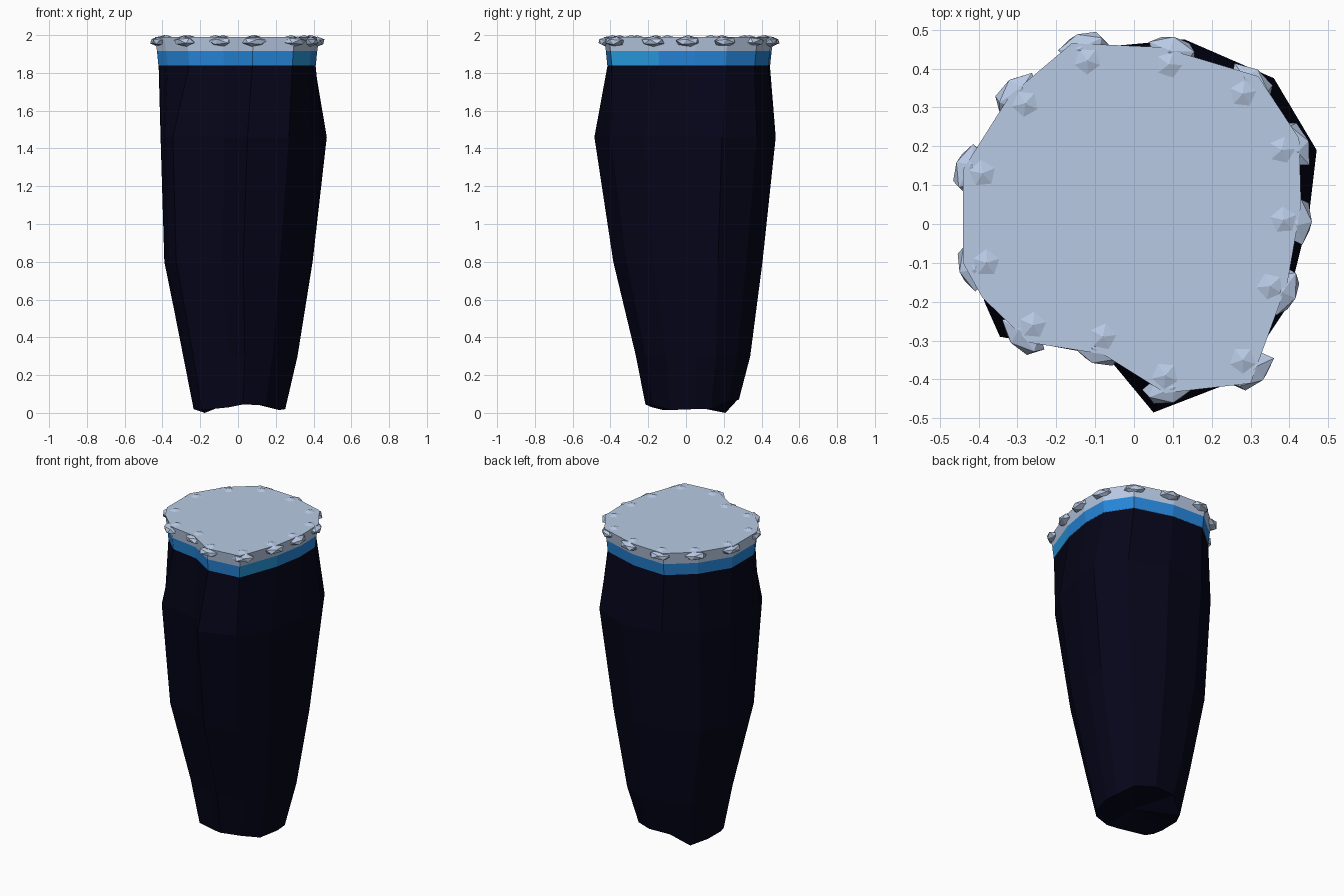
import bpy, bmesh, math, random
from mathutils import Vector, Matrix

if "Cube" in bpy.data.objects:
    bpy.data.objects.remove(bpy.data.objects["Cube"])

random.seed(4)


def material(name, rgb):
    m = bpy.data.materials.new(name)
    m.diffuse_color = (*rgb, 1)
    m.use_nodes = True
    m.node_tree.nodes["Principled BSDF"].inputs["Base Color"].default_value = m.diffuse_color
    return m


NAVY = material("dark navy", (0.0015, 0.0015, 0.010))
BLUE = material("band blue", (0.019, 0.235, 0.69))
TEAL = material("band teal", (0.021, 0.33, 0.75))
GREY = material("pale steel", (0.48, 0.59, 0.78))


def finish(bm, name, mats):
    bmesh.ops.recalc_face_normals(bm, faces=bm.faces)
    me = bpy.data.meshes.new(name)
    bm.to_mesh(me)
    bm.free()
    for m in mats:
        me.materials.append(m)
    ob = bpy.data.objects.new(name, me)
    bpy.context.collection.objects.link(ob)
    return ob


def loft(bm, rings):
    loops = [[bm.verts.new(p) for p in r] for r in rings]
    n = len(loops[0])
    for a, b in zip(loops, loops[1:]):
        for i in range(n):
            j = (i + 1) % n
            bm.faces.new((a[i], a[j], b[j], b[i]))
    return loops


def ring(pts, z, s=1.0):
    return [(x * s, y * s, z) for x, y in pts]


def fit(pts, x0, x1, y0, y1, rounding):
    """Round an outline off, then stretch it into the given bounds."""
    out = []
    for x, y in pts:
        k = 1 + (.45 / math.hypot(x, y) - 1) * rounding
        out.append((x * k, y * k))
    xs, ys = [p[0] for p in out], [p[1] for p in out]
    fx, fy = (x1 - x0) / (max(xs) - min(xs)), (y1 - y0) / (max(ys) - min(ys))
    return [(x0 + (x - min(xs)) * fx, y0 + (y - min(ys)) * fy) for x, y in out]


# Irregular outlines, counter-clockwise from the right, with a fold at front left
RIM = [(.425, .22), (.32, .38), (.07, .455), (-.16, .465), (-.32, .33), (-.44, .14),
       (-.44, -.10), (-.39, -.19), (-.27, -.305), (-.08, -.335), (.08, -.435),
       (.30, -.41), (.395, -.15), (.43, .05)]
BULGE = [(.47, .19), (.36, .375), (.13, .475), (-.14, .45), (-.32, .32), (-.41, .13),
         (-.405, -.10), (-.385, -.20), (-.345, -.29), (-.07, -.34), (.05, -.485),
         (.27, -.40), (.39, -.22), (.45, .02)]
FOOT_Z = [.02, .06, .07, .07, 0, .02, .02, .015, .015, .03, .045, .04, .015, .02]

# Tapered column whose fold fades towards a ragged foot
bm = bmesh.new()
foot = [(x, y, z) for (x, y), z in zip(fit(BULGE, -.235, .25, -.215, .28, .6), FOOT_Z)]
low = ring(fit(BULGE, -.29, .315, -.265, .34, .55), .30)
knee = ring(fit(BULGE, -.39, .395, -.385, .405, .25), .80)
loops = loft(bm, [foot, low, knee, ring(BULGE, 1.46), ring(RIM, 1.84, .955)])
hub = bm.verts.new((0, 0, .07))
base = loops[0]
for i in range(len(base)):
    bm.faces.new((hub, base[(i + 1) % len(base)], base[i]))
finish(bm, "column", [NAVY])

# Painted band under the rim, teal towards the front right
bm = bmesh.new()
loft(bm, [ring(RIM, 1.84, .958), ring(RIM, 1.915, .975)])
band = finish(bm, "blue_band", [BLUE, TEAL])
for p in band.data.polygons:
    if p.normal.x > .8 and p.normal.y < -.2:
        p.material_index = 1

# Flat rim slab
bm = bmesh.new()
loops = loft(bm, [ring(RIM, 1.915, .975), ring(RIM, 1.99)])
bm.faces.new(loops[1])
bm.faces.new(loops[0][::-1])
finish(bm, "rim", [GREY])

# Rough studs: a wide faceted stone outside the rim and a shallow peak on top
STUDS = [(-.12, .42), (.09, .41), (.28, .335), (.38, .19), (.385, .01), (.35, -.16),
         (.28, -.35), (.08, -.39), (-.08, -.29), (-.26, -.26), (-.38, -.10),
         (-.39, .13), (-.28, .31)]

bm = bmesh.new()
for x, y in STUDS:
    d = Vector((x, y, 0)).normalized()
    a = math.atan2(y, x)
    place = Matrix.Translation(Vector((x, y, 1.966)) + d * .035)
    tilt = Matrix.Rotation(random.uniform(-.4, .4), 4, 'X')
    bmesh.ops.create_icosphere(
        bm, subdivisions=1, radius=1,
        matrix=place @ Matrix.Rotation(a, 4, 'Z') @ Matrix.Diagonal((.042, .07, .027, 1)) @ tilt)
    bmesh.ops.create_cone(
        bm, segments=5, radius1=.042, radius2=0, depth=.012,
        matrix=Matrix.Translation((x, y, 1.994)) @ Matrix.Rotation(random.uniform(0, 6), 4, 'Z'))
finish(bm, "rim_studs", [GREY])
